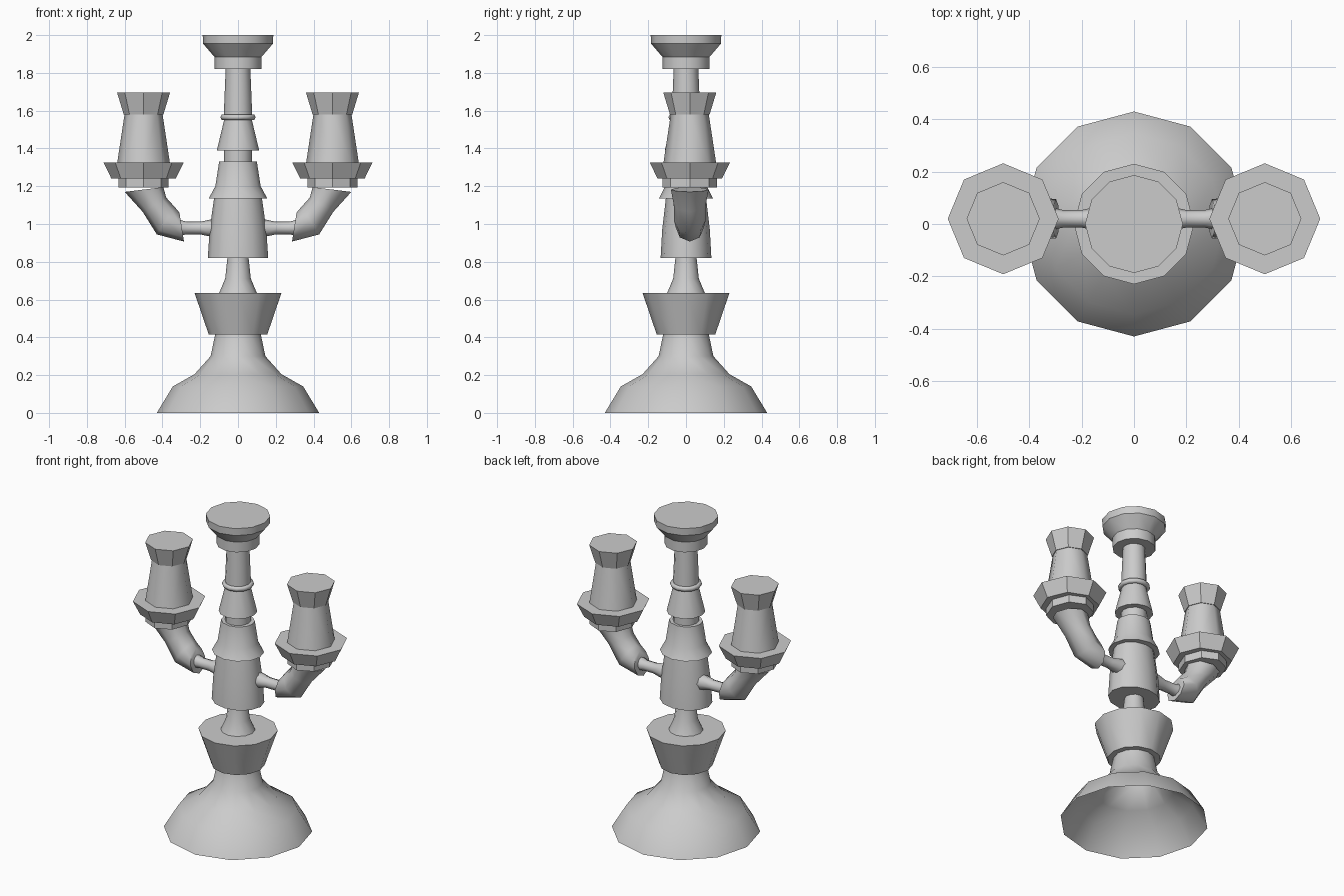
import bpy, bmesh
from math import sin, cos, pi, radians
from mathutils import Vector

if "Cube" in bpy.data.objects:
    bpy.data.objects.remove(bpy.data.objects["Cube"])


def make_object(name, rings, caps=(True, True), angle=40):
    """Skin a list of vertex rings, optionally capping each end."""
    bm = bmesh.new()
    loops = [[bm.verts.new(p) for p in ring] for ring in rings]
    n = len(loops[0])
    for a, b in zip(loops, loops[1:]):
        for i in range(n):
            j = (i + 1) % n
            bm.faces.new((a[i], a[j], b[j], b[i]))
    if caps[0]:
        bm.faces.new(loops[0][::-1])
    if caps[1]:
        bm.faces.new(loops[-1])
    bmesh.ops.recalc_face_normals(bm, faces=bm.faces[:])
    mesh = bpy.data.meshes.new(name)
    bm.to_mesh(mesh)
    bm.free()
    ob = bpy.data.objects.new(name, mesh)
    bpy.context.collection.objects.link(ob)
    smooth(ob, angle)
    return ob


def smooth(ob, angle):
    bpy.ops.object.select_all(action='DESELECT')
    ob.select_set(True)
    bpy.context.view_layer.objects.active = ob
    bpy.ops.object.shade_smooth_by_angle(angle=radians(angle))


def turned(name, profile, sides=12, center=(0, 0), y_scale=1, caps=(True, True), angle=40):
    """Lathe an (radius, z) profile around a vertical axis."""
    rings = [[(center[0] + r * sin(2 * pi * i / sides),
               center[1] + y_scale * r * cos(2 * pi * i / sides), z)
              for i in range(sides)] for r, z in profile]
    return make_object(name, rings, caps, angle)


def bent_tube(name, sections, y=0.02, y_radius=None, sides=8):
    """Tube whose sections are given by (low x, low z, high x, high z)."""
    rings = []
    for k, (x0, z0, x1, z1) in enumerate(sections):
        mid = Vector(((x0 + x1) / 2, y, (z0 + z1) / 2))
        half = Vector(((x1 - x0) / 2, 0, (z1 - z0) / 2))
        ry = y_radius[k] if y_radius else half.length
        rings.append([mid + half * cos(2 * pi * i / sides)
                      + Vector((0, ry * sin(2 * pi * i / sides), 0)) for i in range(sides)])
    return make_object(name, rings, angle=50)


def mirrored(ob):
    """Repeat a side part on the other side of the stem."""
    mod = ob.modifiers.new("mirror", 'MIRROR')
    center = bpy.data.objects["base"]
    mod.mirror_object = center


# Central stand, bottom to top (the bell-shaped base is hollow underneath)
turned("base", [(0.43, 0), (0.345, 0.14), (0.23, 0.205), (0.145, 0.30), (0.12, 0.42)],
       caps=(False, False))
turned("lower_cup", [(0.155, 0.415), (0.23, 0.635)])
turned("lower_stem", [(0.10, 0.635), (0.068, 0.71), (0.055, 0.83)])
turned("body", [(0.16, 0.82), (0.15, 0.97), (0.125, 1.15)], y_scale=0.84)
turned("body_collar", [(0.155, 1.135), (0.12, 1.2), (0.10, 1.33)], y_scale=0.92)
turned("neck", [(0.075, 1.32), (0.075, 1.40)])
turned("upper_collar", [(0.112, 1.39), (0.07, 1.565)])
turned("upper_stem", [(0.076, 1.56), (0.065, 1.83)])
turned("top_cup", [(0.125, 1.82), (0.125, 1.885), (0.185, 1.955), (0.187, 2.0)], angle=32)

# Thin ring around the upper stem
bpy.ops.mesh.primitive_torus_add(major_radius=0.078, minor_radius=0.016, major_segments=12,
                                 minor_segments=6, location=(0, 0, 1.565))
ring = bpy.context.object
ring.name = "stem_ring"
smooth(ring, 65)

# Side arms
mirrored(bent_tube("arm_bar", [(0.10, 0.93, 0.10, 1.03), (0.14, 0.932, 0.14, 1.025),
                               (0.20, 0.945, 0.20, 1.012), (0.27, 0.945, 0.27, 1.012),
                               (0.32, 0.937, 0.32, 1.025)]))
mirrored(bent_tube("arm_elbow", [(0.286, 0.907, 0.31, 1.06), (0.43, 0.945, 0.335, 1.09),
                                 (0.505, 1.065, 0.38, 1.14), (0.60, 1.17, 0.395, 1.195)],
                   y_radius=[0.075, 0.083, 0.085, 0.10]))

# Side candle holders
SIDE = (0.5, 0.02)
mirrored(turned("holder_plate", [(0.132, 1.193), (0.132, 1.245)], 8, SIDE, y_scale=1.1))
mirrored(turned("drip_dish", [(0.17, 1.24), (0.212, 1.325)], 8, SIDE))
mirrored(turned("candle", [(0.14, 1.32), (0.10, 1.585)], 8, SIDE, angle=50))
mirrored(turned("candle_cup", [(0.105, 1.58), (0.14, 1.695)], 8, SIDE))
